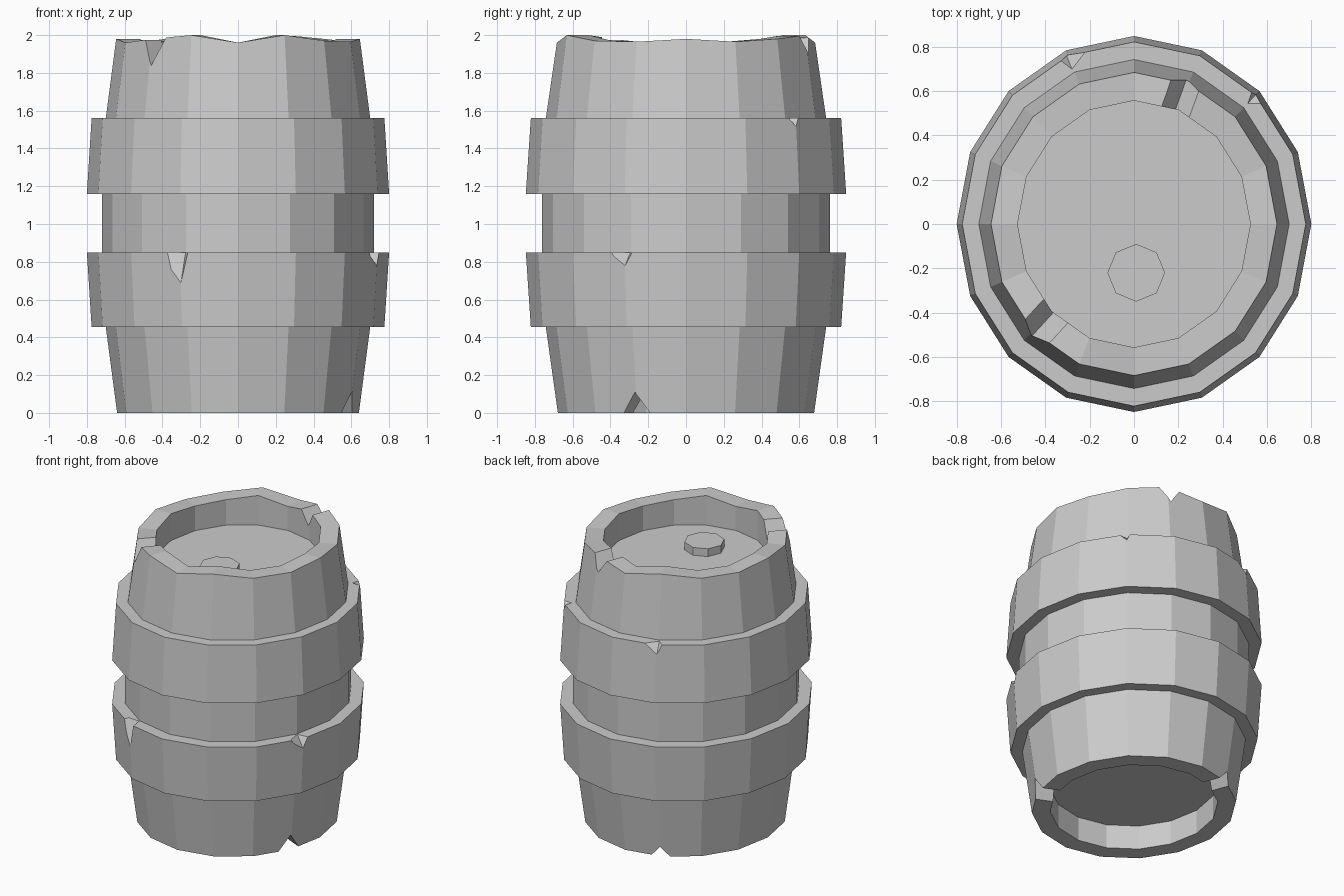
import bpy, bmesh, math

SIDES = 16
STRETCH = 1.06          # the barrel is slightly deeper than wide

if "Cube" in bpy.data.objects:
    bpy.data.objects.remove(bpy.data.objects["Cube"], do_unlink=True)

grey = bpy.data.materials.new("plain grey")
grey.use_nodes = True
grey.diffuse_color = (0.6, 0.6, 0.6, 1)
grey.node_tree.nodes["Principled BSDF"].inputs["Base Color"].default_value = (0.6, 0.6, 0.6, 1)


def make_object(name, bm):
    bmesh.ops.recalc_face_normals(bm, faces=bm.faces)
    mesh = bpy.data.meshes.new(name)
    bm.to_mesh(mesh)
    bm.free()
    mesh.materials.append(grey)
    obj = bpy.data.objects.new(name, mesh)
    bpy.context.collection.objects.link(obj)
    return obj


def lathe(name, profile, closed, wave=None):
    """Turn (radius, height) points; a closed profile makes a ring, an open one is capped."""
    bm = bmesh.new()
    rings = []
    for r, z in profile:
        ring = []
        for k in range(SIDES):
            a = math.tau * k / SIDES
            h = wave[k] if wave and z == 2 else z
            ring.append(bm.verts.new((r * math.cos(a), STRETCH * r * math.sin(a), h)))
        rings.append(ring)
    pairs = list(zip(rings, rings[1:]))
    if closed:
        pairs.append((rings[-1], rings[0]))
    else:
        bm.faces.new(rings[0])
        bm.faces.new(rings[-1])
    for low, high in pairs:
        for k in range(SIDES):
            n = (k + 1) % SIDES
            bm.faces.new((low[k], low[n], high[n], high[k]))
    return make_object(name, bm)


def cut(target, angle, edge_z, depth, half, r_in, r_out, chip=False):
    """Cut a V notch from an edge; a chip fades out towards the inside."""
    a = math.radians(angle)
    out = (math.cos(a), STRETCH * math.sin(a))
    length = math.hypot(*out)
    side = (-out[1] / length, out[0] / length)
    bm = bmesh.new()
    ends = []
    for r in (r_in, r_out):
        d = depth * (r - r_in) / (0.785 - r_in) if chip else depth
        d = d if r > r_in or not chip else -0.001
        over = edge_z + math.copysign(0.08, depth)
        wide = half * (abs(depth) + 0.08) / abs(depth)
        points = [(0, edge_z - d), (wide, over), (-wide, over)]
        ends.append([bm.verts.new((r * out[0] + s * side[0], r * out[1] + s * side[1], z))
                     for s, z in points])
    for end in ends:
        bm.faces.new(end)
    for k in range(3):
        n = (k + 1) % 3
        bm.faces.new((ends[0][k], ends[0][n], ends[1][n], ends[1][k]))
    cutter = make_object("notch_cutter", bm)
    cutter.hide_render = True
    mod = target.modifiers.new("notch", 'BOOLEAN')
    mod.operation = 'DIFFERENCE'
    mod.solver = 'EXACT'
    mod.object = cutter
    bpy.context.view_layer.objects.active = target
    bpy.ops.object.modifier_apply(modifier=mod.name)
    bpy.data.objects.remove(cutter, do_unlink=True)


# Barrel body with recessed ends and an uneven top rim
rim = [1.98, 1.965, 1.98, 2.0, 1.96, 2.0, 1.97, 1.965,
       1.98, 1.96, 1.98, 2.0, 1.96, 2.0, 1.97, 1.965]
body = lathe("barrel_body", [(0.525, 0.17), (0.525, 0), (0.64, 0), (0.70, 0.455), (0.72, 0.85),
                             (0.72, 1.16), (0.70, 1.56), (0.645, 2), (0.525, 2), (0.525, 1.79)],
             False, rim)

# Notches through the top and bottom rims
cut(body, 226, 1.97, 0.13, 0.07, 0.4, 0.9)
cut(body, 69, 1.98, 0.09, 0.06, 0.4, 0.9)
cut(body, -23, 0, -0.11, 0.075, 0.4, 0.9)
cut(body, 112, 0, -0.07, 0.06, 0.4, 0.9)

# Hoops, widest towards the middle of the barrel
lower = lathe("lower_hoop", [(0.66, 0.455), (0.775, 0.455), (0.80, 0.85), (0.66, 0.85)], True)
upper = lathe("upper_hoop", [(0.66, 1.16), (0.80, 1.16), (0.775, 1.56), (0.66, 1.56)], True)

# Chips in the top edges of the hoops
cut(lower, 247.5, 0.85, 0.15, 0.065, 0.725, 0.86, True)
cut(lower, -22.5, 0.85, 0.06, 0.055, 0.725, 0.86, True)
cut(upper, 45, 1.56, 0.05, 0.04, 0.725, 0.86, True)
cut(upper, 113, 1.56, 0.07, 0.065, 0.715, 0.86, True)

# Bung in the lid
bm = bmesh.new()
bmesh.ops.create_cone(bm, cap_ends=True, segments=8, radius1=0.13, radius2=0.13, depth=0.08)
bmesh.ops.translate(bm, verts=bm.verts, vec=(0.01, -0.22, 1.805))
make_object("bung", bm)
